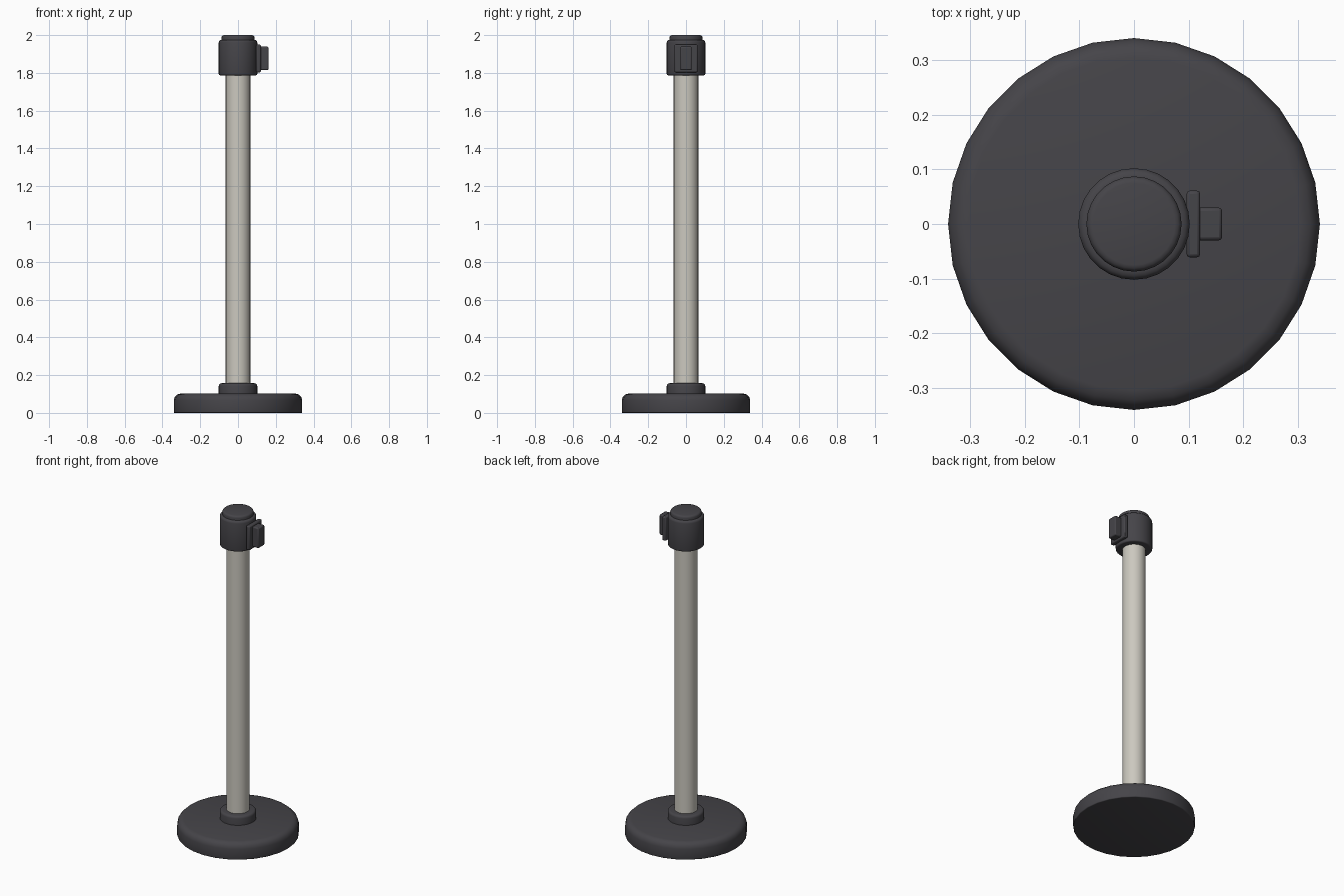
import bpy, math

if "Cube" in bpy.data.objects:
    bpy.data.objects.remove(bpy.data.objects["Cube"])


def material(name, rgb):
    m = bpy.data.materials.new(name)
    m.diffuse_color = (*rgb, 1)
    m.use_nodes = True
    m.node_tree.nodes["Principled BSDF"].inputs["Base Color"].default_value = m.diffuse_color
    return m


DARK = material("dark grey plastic", (0.06, 0.058, 0.066))
METAL = material("pale satin metal", (0.60, 0.58, 0.52))


def finish(ob, mat, angle=40):
    ob.data.materials.append(mat)
    bpy.ops.object.select_all(action='DESELECT')
    ob.select_set(True)
    bpy.context.view_layer.objects.active = ob
    bpy.ops.object.shade_smooth_by_angle(angle=math.radians(angle))


def lathe(name, profile, sides, mat):
    """Spin (radius, z) points round the z axis and cap both ends."""
    verts, faces = [], []
    for r, z in profile:
        for i in range(sides):
            a = 2 * math.pi * i / sides
            verts.append((r * math.cos(a), r * math.sin(a), z))
    for k in range(len(profile) - 1):
        for i in range(sides):
            j = (i + 1) % sides
            faces.append((k * sides + i, k * sides + j,
                          (k + 1) * sides + j, (k + 1) * sides + i))
    faces.append(tuple(reversed(range(sides))))
    faces.append(tuple(range((len(profile) - 1) * sides, len(profile) * sides)))
    me = bpy.data.meshes.new(name)
    me.from_pydata(verts, [], faces)
    ob = bpy.data.objects.new(name, me)
    bpy.context.collection.objects.link(ob)
    finish(ob, mat)


def rounded(r, z0, z1, top, bottom=0.0, steps=3):
    """Cylinder profile with rounded top and bottom edges."""
    pts = []
    arc = [math.pi / 2 * i / steps for i in range(steps + 1)]
    if bottom:
        pts += [(r - bottom + bottom * math.sin(a), z0 + bottom - bottom * math.cos(a)) for a in arc]
    else:
        pts.append((r, z0))
    pts += [(r - top + top * math.cos(a), z1 - top + top * math.sin(a)) for a in arc]
    return pts


def block(name, x0, x1, half_y, z0, z1, bevel):
    bpy.ops.mesh.primitive_cube_add(size=1, location=((x0 + x1) / 2, 0, (z0 + z1) / 2))
    ob = bpy.context.object
    ob.name = name
    ob.scale = (x1 - x0, 2 * half_y, z1 - z0)
    bpy.ops.object.transform_apply(location=False, rotation=False, scale=True)
    mod = ob.modifiers.new("bevel", 'BEVEL')
    mod.width, mod.segments = bevel, 2
    finish(ob, DARK)


# Weighted foot and collar
lathe("base", rounded(0.34, 0.0, 0.102, 0.036, 0.005), 28, DARK)
lathe("collar", rounded(0.102, 0.09, 0.157, 0.014), 28, DARK)

# Upright post
lathe("pole", [(0.065, 0.10), (0.065, 1.85)], 28, METAL)

# Belt head with its cap
lathe("head", rounded(0.102, 1.787, 1.975, 0.014, 0.008), 28, DARK)
lathe("cap", rounded(0.087, 1.96, 2.0, 0.012), 28, DARK)

# Belt clip on the right side
block("clip_plate", 0.096, 0.121, 0.061, 1.803, 1.950, 0.006)
block("clip_tab", 0.115, 0.161, 0.030, 1.815, 1.939, 0.006)
